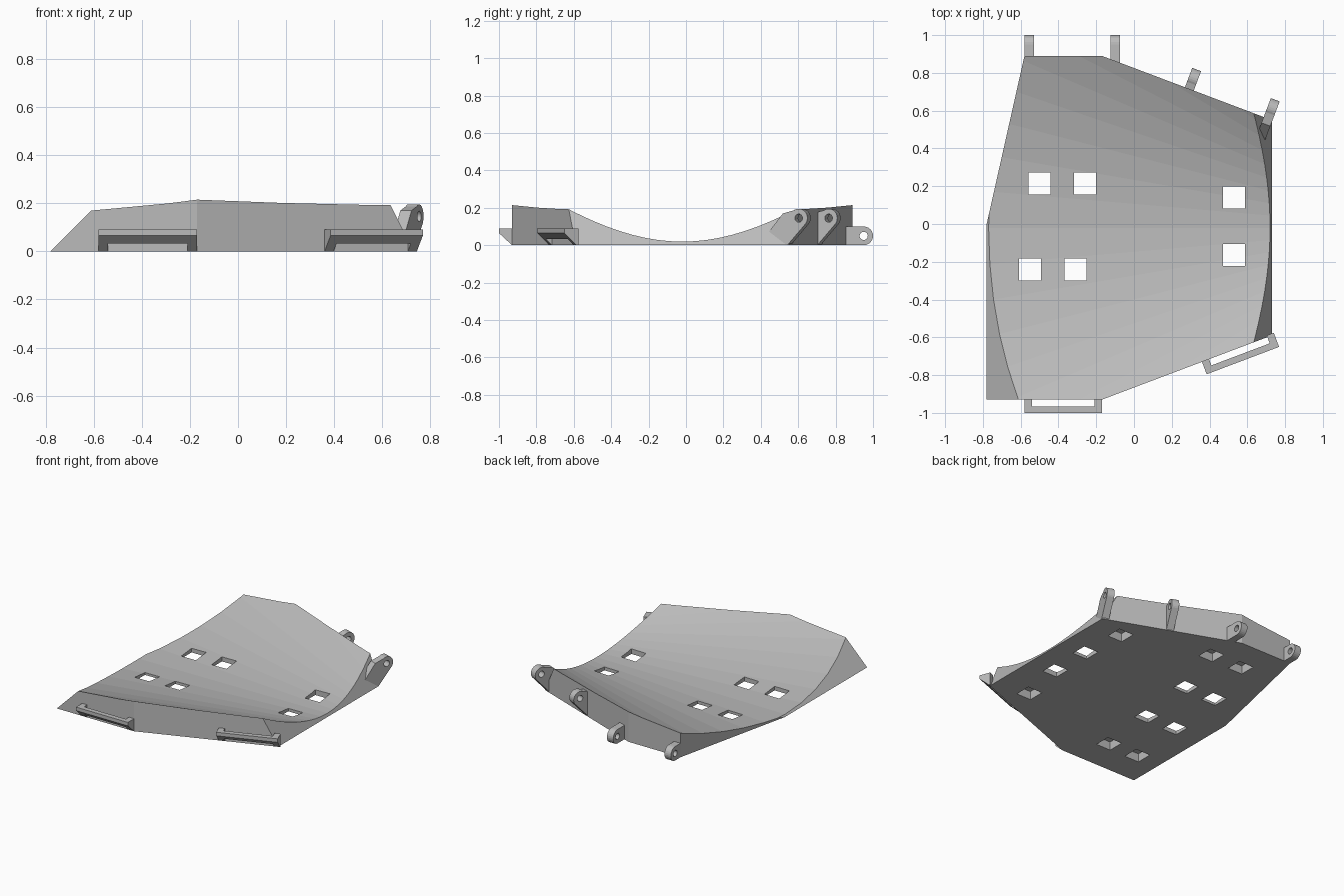
import bpy, bmesh
from math import sin, cos, pi, radians, atan2
from mathutils import Vector, Matrix

if "Cube" in bpy.data.objects:
    bpy.data.objects.remove(bpy.data.objects["Cube"], do_unlink=True)

steel = bpy.data.materials.new("plain grey")
steel.use_nodes = True
GREY = (0.5, 0.5, 0.5, 1)
steel.diffuse_color = GREY
steel.node_tree.nodes["Principled BSDF"].inputs["Base Color"].default_value = GREY


def finish(bm, name, matrix=Matrix()):
    bmesh.ops.recalc_face_normals(bm, faces=bm.faces)
    bm.transform(matrix)
    mesh = bpy.data.meshes.new(name)
    bm.to_mesh(mesh)
    bm.free()
    mesh.materials.append(steel)
    ob = bpy.data.objects.new(name, mesh)
    bpy.context.scene.collection.objects.link(ob)
    return ob


def loft(bm, ring_a, ring_b):
    """Closed solid between two matching rings of points."""
    a = [bm.verts.new(p) for p in ring_a]
    b = [bm.verts.new(p) for p in ring_b]
    bm.faces.new(a[::-1])
    bm.faces.new(b)
    for i in range(len(a)):
        j = (i + 1) % len(a)
        bm.faces.new((a[i], a[j], b[j], b[i]))


def slab(bm, profile, start, end):
    """Profile of (outward, height) points extruded sideways."""
    loft(bm, [(d, start, z) for d, z in profile], [(d, end, z) for d, z in profile])


def cut(target, cutter):
    cutter.hide_render = True
    mod = target.modifiers.new("cut", "BOOLEAN")
    mod.operation = "DIFFERENCE"
    mod.solver = "EXACT"
    mod.object = cutter
    bpy.context.view_layer.objects.active = target
    bpy.ops.object.modifier_apply(modifier=mod.name)
    bpy.data.objects.remove(cutter, do_unlink=True)


def place(x, y, angle):
    return Matrix.Translation((x, y, 0)) @ Matrix.Rotation(angle, 4, "Z")


# Body: conical scoop over a flat base, trimmed by the outline planes
def scoop_section(x, steps=20, spread=0.34):
    radius = 5.26 - 2.52 * (x + 0.61)
    low = 0.015 + 0.006 * x
    ts = [spread * (2 * i / steps - 1) for i in range(steps + 1)]
    top = [(x, t * radius - 0.02, low + t * t * radius) for t in ts]
    return top + [(x, top[-1][1], 0), (x, top[0][1], 0)]


bm = bmesh.new()
loft(bm, scoop_section(-1), scoop_section(0.9))
SLOPE = (0.34, 0.9)
trims = [
    ((0, -0.93, 0), (0, -1, 0)),
    ((0, 0.89, 0), (0, 1, 0)),
    ((-0.17, -0.93, 0), (SLOPE[0], -SLOPE[1], 0)),
    ((-0.17, 0.89, 0), (SLOPE[0], SLOPE[1], 0)),
    ((0.73, 0, 0), (1, 0, 0.5)),
    ((-0.78, 0, 0), (-1, 0, 1)),
    ((-0.78, 0, 0), (-0.89, 0.2, 0)),
]
for point, normal in trims:
    bmesh.ops.bisect_plane(bm, geom=bm.verts[:] + bm.edges[:] + bm.faces[:],
                           plane_co=point, plane_no=Vector(normal).normalized(),
                           clear_outer=True)
    bmesh.ops.holes_fill(bm, edges=[e for e in bm.edges if e.is_boundary], sides=0)
body = finish(bm, "scooped_plate")

# Square pockets from below; they break through where the plate is thin
pockets = [(0.53, 0.14), (0.53, -0.165), (-0.5, 0.215), (-0.26, 0.215),
           (-0.55, -0.24), (-0.31, -0.24), (0.5, 0.46), (0.47, -0.5),
           (-0.12, 0.64), (-0.37, 0.64), (-0.35, -0.67), (-0.59, -0.67)]
bm = bmesh.new()
for x, y in pockets:
    rings = [[(x + sx * h, y + sy * h, z) for sx, sy in ((-1, -1), (1, -1), (1, 1), (-1, 1))]
             for h, z in ((0.058, -0.02), (0.058, 0.06))]
    loft(bm, *rings)
cut(body, finish(bm, "pocket_cutter"))

# Handles: two tapered legs joined by a bar
LEG = [(-0.01, 0.09), (0.07, 0.09), (0.07, 0.065), (0, 0), (-0.01, 0)]
BAR = [(0.035, 0.09), (0.07, 0.09), (0.07, 0.065), (0.035, 0.0325)]
edge_angle = atan2(SLOPE[0], SLOPE[1])


def handle(name, x, y, turn, length=0.41, leg=0.04):
    bm = bmesh.new()
    slab(bm, LEG, 0, leg)
    slab(bm, BAR, leg, length - leg)
    slab(bm, LEG, length - leg, length)
    bmesh.ops.remove_doubles(bm, verts=bm.verts, dist=1e-5)
    return finish(bm, name, place(x, y, turn - pi / 2))


handle("front_handle", -0.58, -0.93, 0)
handle("corner_handle", 0.36, -0.73, edge_angle)


# Lugs: rounded ears with a pin hole
def lug(name, x, y, turn, base, hole, arc, width=0.05, r=0.05):
    first, last = arc
    steps = 12
    angles = [radians(first + (last - first) * i / steps) for i in range(steps + 1)]
    profile = base + [(hole[0] + r * cos(a), hole[1] + r * sin(a)) for a in angles]
    bm = bmesh.new()
    slab(bm, profile, -width / 2, width / 2)
    where = place(x, y, turn + pi / 2)
    ob = finish(bm, name, where)
    bm = bmesh.new()
    ring = [(hole[0] + 0.022 * cos(k * pi / 8), hole[1] + 0.022 * sin(k * pi / 8))
            for k in range(16)]
    slab(bm, ring, -width, width)
    cut(ob, finish(bm, "pin_cutter", where))


LOW = [(-0.04, 0.1), (-0.04, 0)]
HIGH = [(-0.03, 0.17), (-0.12, 0.06), (-0.05, 0.005), (0, 0.005)]
lug("back_lug_right", -0.555, 0.89, 0, LOW, (0.06, 0.05), (-90, 90))
lug("back_lug_middle", -0.1, 0.89, 0, LOW, (0.06, 0.05), (-90, 90))
lug("slope_lug_middle", 0.293, 0.715, -edge_angle, HIGH, (0.06, 0.145), (-35, 125))
lug("slope_lug_left", 0.709, 0.555, -edge_angle, HIGH, (0.06, 0.145), (-35, 125))
